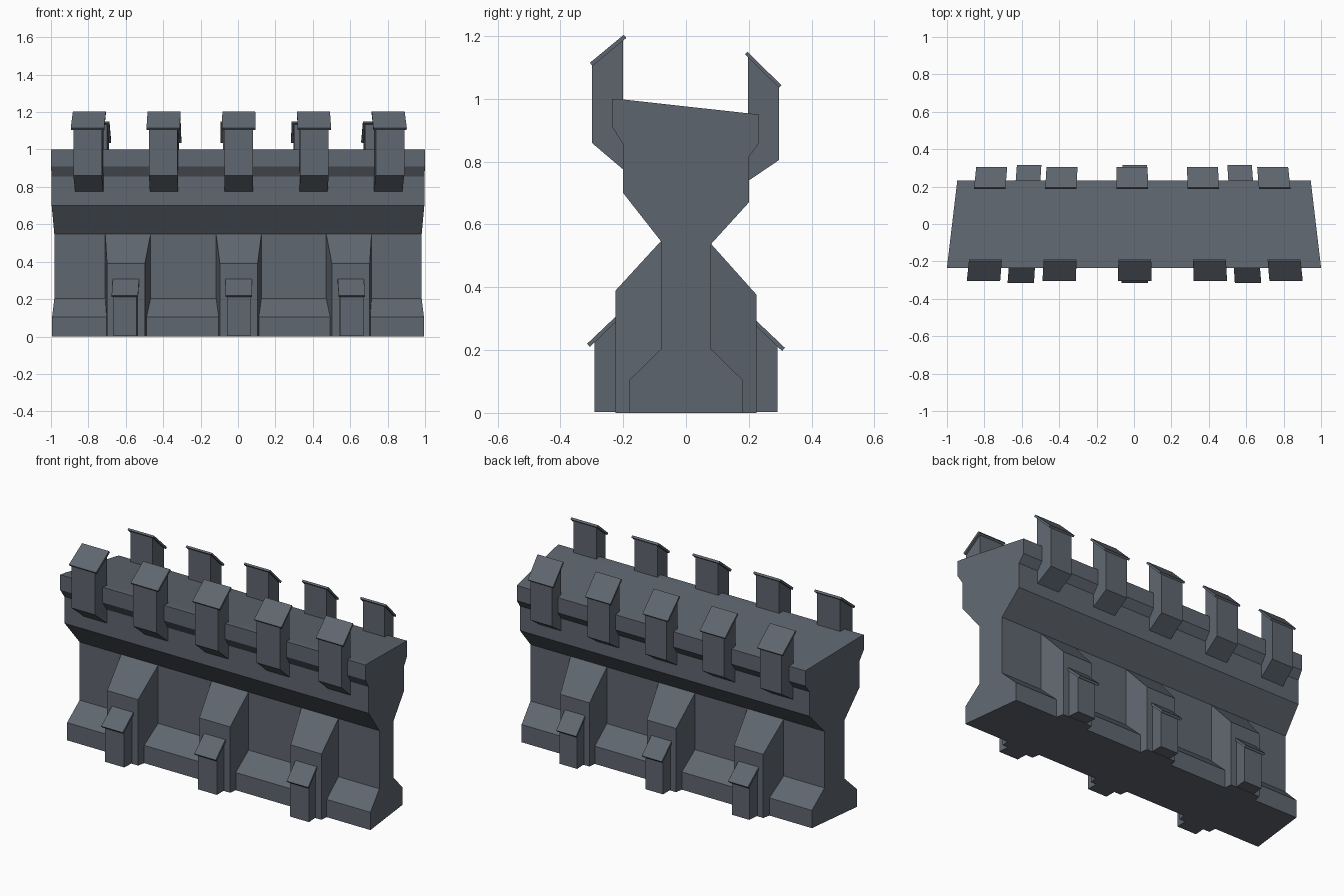
import bpy, bmesh

if "Cube" in bpy.data.objects:
    bpy.data.objects.remove(bpy.data.objects["Cube"])

stone = bpy.data.materials.new("slate_stone")
stone.diffuse_color = (0.115, 0.135, 0.16, 1)
stone.use_nodes = True
stone.node_tree.nodes["Principled BSDF"].inputs["Base Color"].default_value = stone.diffuse_color


def taper(x, y):
    # the wall is a wedge segment: it narrows towards the back
    return x * (1 - 0.122 * y)


def prism(name, profile, centre, width_at):
    """Extrude a (y, z) profile along x; width_at(y) gives its width."""
    bm = bmesh.new()
    sides = []
    for s in (-0.5, 0.5):
        sides.append([bm.verts.new((taper(centre + s * width_at(y), y), y, z))
                      for y, z in profile])
    a, b = sides
    bm.faces.new(a)
    bm.faces.new(b[::-1])
    n = len(profile)
    for i in range(n):
        j = (i + 1) % n
        bm.faces.new((a[i], b[i], b[j], a[j]))
    bmesh.ops.recalc_face_normals(bm, faces=bm.faces)
    mesh = bpy.data.meshes.new(name)
    bm.to_mesh(mesh)
    bm.free()
    mesh.materials.append(stone)
    obj = bpy.data.objects.new(name, mesh)
    bpy.context.collection.objects.link(obj)
    return obj


# main wall body with footing, narrow waist and overhanging walkway
prism("wall", [
    (-0.18, 0), (-0.18, 0.105), (-0.08, 0.203), (-0.08, 0.547), (-0.2, 0.70),
    (-0.2, 0.855), (-0.235, 0.91), (-0.235, 1.0), (-0.2, 0.998),
    (0.233, 0.95), (0.233, 0.86), (0.2, 0.815), (0.2, 0.67), (0.08, 0.538),
    (0.08, 0.203), (0.18, 0.105), (0.18, 0)], 0, lambda y: 1.945)

# battlements: block and tilted cap slab, front and back rows
front_block = [(-0.3, 0.86), (-0.3, 1.108), (-0.2, 1.19), (-0.2, 0.775)]
front_cap = [(-0.306, 1.115), (-0.198, 1.204), (-0.19, 1.194), (-0.298, 1.105)]
back_block = [(0.296, 0.805), (0.296, 1.036), (0.197, 1.138), (0.197, 0.738)]
back_cap = [(0.304, 1.043), (0.196, 1.15), (0.188, 1.142), (0.296, 1.035)]
for k in range(-2, 3):
    for side, block, cap, off in (("front", front_block, front_cap, 0.004),
                                  ("back", back_block, back_cap, -0.01)):
        prism(f"{side}_merlon", block, 0.39 * k + off, lambda y: 0.147)
        prism(f"{side}_merlon_cap", cap, 0.39 * k + off, lambda y: 0.172)


# buttresses with splayed sides, a small foot pier and its sloped cap
def splay(y):
    return 0.24 - 0.3 * (abs(y) - 0.08)


for cx in (-0.583, 0.004, 0.587):
    for side, s, drop in (("front", -1, 0.0), ("back", 1, 0.013)):
        prism(f"{side}_buttress", [
            (s * 0.07, 0), (s * 0.224, 0), (s * 0.224, 0.39 - drop),
            (s * 0.08, 0.547 - drop * 0.7), (s * 0.07, 0.547 - drop * 0.7)], cx, splay)
        prism(f"{side}_foot_pier", [
            (s * 0.21, 0.003), (s * 0.292, 0.003), (s * 0.292, 0.225 - drop),
            (s * 0.21, 0.306 - drop)], cx, lambda y: 0.12)
        prism(f"{side}_foot_cap", [
            (s * 0.215, 0.315 - drop), (s * 0.315, 0.22 - drop),
            (s * 0.306, 0.21 - drop), (s * 0.215, 0.298 - drop)], cx, lambda y: 0.136)
